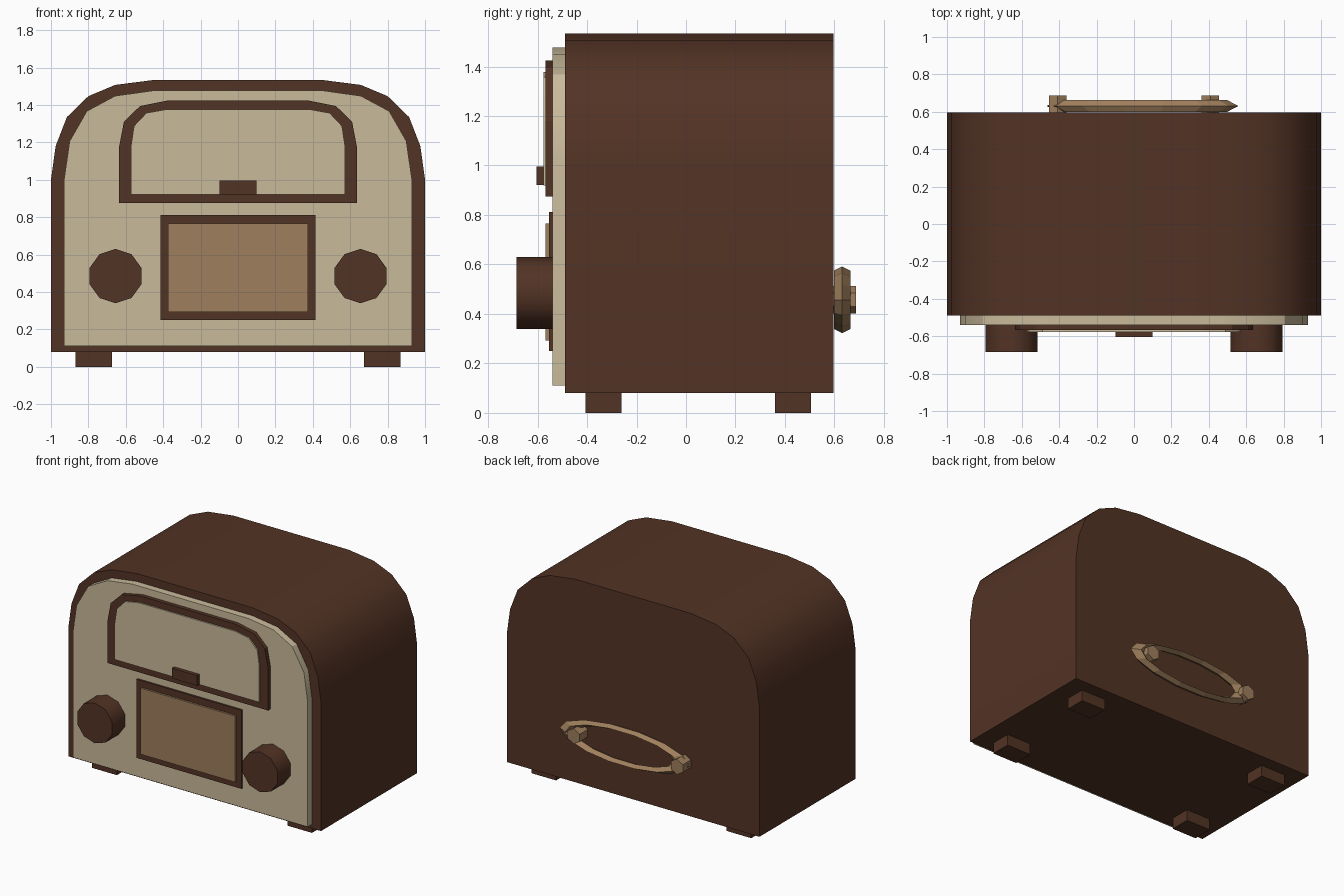
import bpy, bmesh, math
from mathutils import Matrix

cube = bpy.data.objects.get("Cube")
if cube:
    bpy.data.objects.remove(cube, do_unlink=True)


def make_material(name, rgb):
    mat = bpy.data.materials.new(name)
    mat.use_nodes = True
    mat.diffuse_color = (*rgb, 1)
    mat.node_tree.nodes["Principled BSDF"].inputs["Base Color"].default_value = (*rgb, 1)
    return mat


BROWN = make_material("dark wood", (0.086, 0.033, 0.018))
CREAM = make_material("cream panel", (0.584, 0.491, 0.328))
TAN = make_material("tan", (0.345, 0.212, 0.107))


def finish(name, bm, mat, smooth=None):
    bmesh.ops.recalc_face_normals(bm, faces=bm.faces)
    mesh = bpy.data.meshes.new(name)
    bm.to_mesh(mesh)
    bm.free()
    mesh.materials.append(mat)
    obj = bpy.data.objects.new(name, mesh)
    bpy.context.collection.objects.link(obj)
    if smooth:
        bpy.ops.object.select_all(action="DESELECT")
        obj.select_set(True)
        bpy.context.view_layer.objects.active = obj
        bpy.ops.object.shade_smooth_by_angle(angle=math.radians(smooth))
    return obj


def slab(name, half, y0, y1, mat, smooth=None):
    """Mirror a right-half (x, z) outline and extrude it from y0 to y1."""
    outline = half + [(-x, z) for x, z in reversed(half)]
    bm = bmesh.new()
    face = bm.faces.new([bm.verts.new((x, y0, z)) for x, z in outline])
    ext = bmesh.ops.extrude_face_region(bm, geom=[face])
    verts = [g for g in ext["geom"] if isinstance(g, bmesh.types.BMVert)]
    bmesh.ops.translate(bm, verts=verts, vec=(0, y1 - y0, 0))
    return finish(name, bm, mat, smooth)


def box(name, x, y, z, mat):
    bm = bmesh.new()
    size = [b - a for a, b in (x, y, z)]
    mid = [(a + b) / 2 for a, b in (x, y, z)]
    bmesh.ops.create_cube(bm, size=1, matrix=Matrix.Translation(mid) @ Matrix.Diagonal((*size, 1)))
    return finish(name, bm, mat)


def peg(name, x, z, y0, y1, radius, sides, mat, smooth=None):
    """Cylinder along y with a corner pointing straight up."""
    bm = bmesh.new()
    turn = Matrix.Rotation(math.pi / 2, 4, "X") @ Matrix.Rotation(math.pi / 2, 4, "Z")
    bmesh.ops.create_cone(bm, cap_ends=True, segments=sides, radius1=radius, radius2=radius,
                          depth=y1 - y0, matrix=Matrix.Translation((x, (y0 + y1) / 2, z)) @ turn)
    # put a vertex at the top whatever the primitive's starting angle
    top = max(v.co.z for v in bm.verts) - z
    if top < radius * 0.999:
        bmesh.ops.rotate(bm, verts=bm.verts, cent=(x, 0, z),
                         matrix=Matrix.Rotation(math.pi / sides, 3, "Y"))
    return finish(name, bm, mat, smooth)


# Cabinet and front panel
slab("cabinet", [(1, 0.08), (1, 1), (0.975, 1.18), (0.915, 1.335), (0.8, 1.447),
                 (0.657, 1.507), (0.455, 1.533)], -0.49, 0.597, BROWN, 30)
slab("front_panel", [(0.93, 0.11), (0.93, 1), (0.9, 1.206), (0.808, 1.367),
                     (0.657, 1.448), (0.46, 1.476)], -0.54, -0.48, CREAM, 30)

# Arched upper window
slab("upper_frame", [(0.635, 0.875), (0.635, 1.18), (0.61, 1.31), (0.524, 1.394),
                     (0.375, 1.424)], -0.568, -0.53, BROWN)
slab("upper_inset", [(0.572, 0.92), (0.572, 1.18), (0.556, 1.287), (0.49, 1.357),
                     (0.378, 1.377)], -0.577, -0.56, CREAM)
box("latch", (-0.1, 0.1), (-0.604, -0.57), (0.922, 0.995), BROWN)

# Rectangular lower window
box("lower_frame", (-0.415, 0.415), (-0.554, -0.53), (0.25, 0.812), BROWN)
box("lower_inset", (-0.375, 0.375), (-0.568, -0.55), (0.292, 0.765), TAN)

# Knobs, feet and rear pegs, on both sides
for side, s in (("left", 1), ("right", -1)):
    peg(side + "_knob", s * 0.655, 0.485, -0.685, -0.53, 0.145, 10, BROWN, 40)
    peg(side + "_rear_peg", s * 0.408, 0.457, 0.59, 0.687, 0.055, 6, TAN)
    for end, y in (("front", -0.333), ("back", 0.432)):
        xs = sorted((s * 0.675, s * 0.87))
        box(f"{end}_{side}_foot", xs, (y - 0.073, y + 0.073), (0, 0.09), BROWN)

# Flattened cord loop behind: a ring with a diamond section
bm = bmesh.new()
SEGMENTS = 14
rings = []
for i in range(SEGMENTS):
    a = 2 * math.pi * i / SEGMENTS
    ring = []
    for dr, dy in ((1, 0), (0, 1), (-1, 0), (0, -1)):
        r = 1 + 0.14 * dr
        ring.append(bm.verts.new((0.045 + 0.45 * r * math.cos(a), 0.631 + 0.033 * dy,
                                  0.457 + 0.121 * r * math.sin(a))))
    rings.append(ring)
for i, ring in enumerate(rings):
    nxt = rings[(i + 1) % SEGMENTS]
    for j in range(4):
        k = (j + 1) % 4
        bm.faces.new((ring[j], ring[k], nxt[k], nxt[j]))
finish("cord_loop", bm, TAN)
